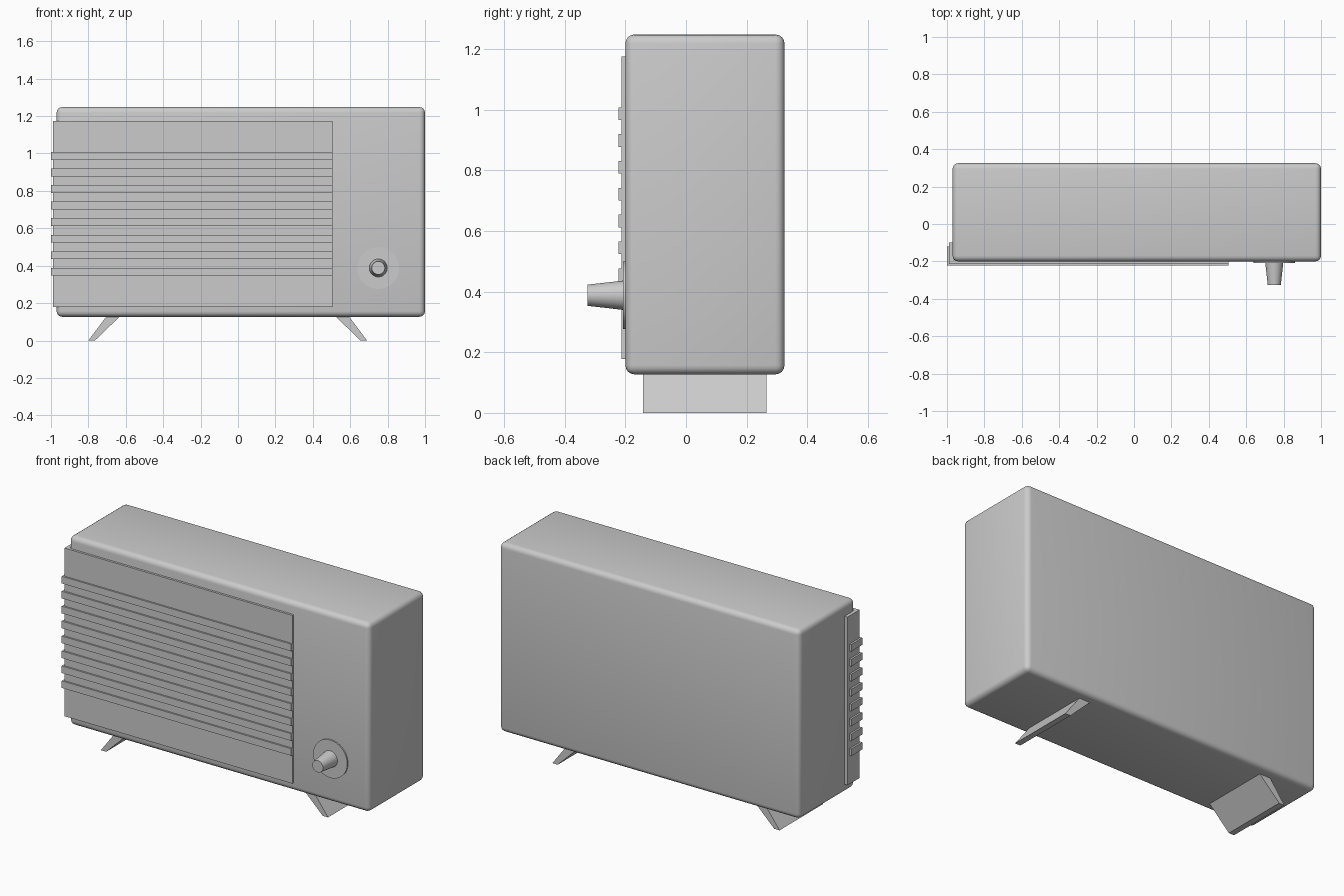
import bpy, bmesh, math
from mathutils import Matrix

if "Cube" in bpy.data.objects:
    bpy.data.objects.remove(bpy.data.objects["Cube"])


def add_mesh(name, bm):
    bmesh.ops.recalc_face_normals(bm, faces=bm.faces)
    me = bpy.data.meshes.new(name)
    bm.to_mesh(me)
    bm.free()
    ob = bpy.data.objects.new(name, me)
    bpy.context.collection.objects.link(ob)
    return ob


def prism(name, profile, vector):
    """Extrude a closed profile of 3D points along a vector."""
    bm = bmesh.new()
    face = bm.faces.new([bm.verts.new(p) for p in profile])
    out = bmesh.ops.extrude_face_region(bm, geom=[face])
    bmesh.ops.translate(bm, vec=vector,
                        verts=[v for v in out["geom"] if isinstance(v, bmesh.types.BMVert)])
    return add_mesh(name, bm)


def wrap_strip(name, left, front, back, z0, z1):
    """L-shaped strip covering the front and turning round the left corner."""
    outline = [(0.505, -0.195), (0.505, front), (left, front),
               (left, back), (-0.965, back), (-0.965, -0.195)]
    return prism(name, [(x, y, z0) for x, y in outline], (0, 0, z1 - z0))


def turned(name, r_back, r_front, y_back, y_front):
    """Round part on the dial axis, pointing to the front."""
    bm = bmesh.new()
    bmesh.ops.create_cone(bm, cap_ends=True, segments=48, radius1=r_back,
                          radius2=r_front, depth=y_back - y_front)
    bm.transform(Matrix.Translation((0.75, (y_back + y_front) / 2, 0.388))
                 @ Matrix.Rotation(math.radians(90), 4, 'X'))
    ob = add_mesh(name, bm)
    bpy.context.view_layer.objects.active = ob
    ob.select_set(True)
    bpy.ops.object.shade_smooth_by_angle(angle=math.radians(35))
    ob.select_set(False)
    return ob


# Rounded cabinet, softly shaded all over
cabinet = prism("cabinet", [(-0.97, -0.2, 0.127), (1, -0.2, 0.127),
                            (1, 0.325, 0.127), (-0.97, 0.325, 0.127)], (0, 0, 1.121))
bevel = cabinet.modifiers.new("rounding", 'BEVEL')
bevel.width = 0.03
bevel.segments = 4
for p in cabinet.data.polygons:
    p.use_smooth = True

# Grille panel and its eight slats
wrap_strip("grille_panel", -0.989, -0.213, -0.10, 0.178, 1.175)
for i in range(8):
    top = 1.008 - i * 0.0885
    wrap_strip(f"grille_slat_{i + 1}", -1.0, -0.223, -0.12, top - 0.042, top)

# Tuning dial and tapered knob
turned("dial_plate", 0.112, 0.112, -0.195, -0.208)
turned("knob", 0.049, 0.035, -0.2, -0.325)

# Splayed feet, mirrored about the middle of the base
for name, s in (("left_foot", -1), ("right_foot", 1)):
    profile = [(0.565, 0.14), (0.64, 0.14), (0.745, 0.0), (0.71, 0.0)]
    prism(name, [(-0.055 + s * x, -0.142, z) for x, z in profile], (0, 0.408, 0))
